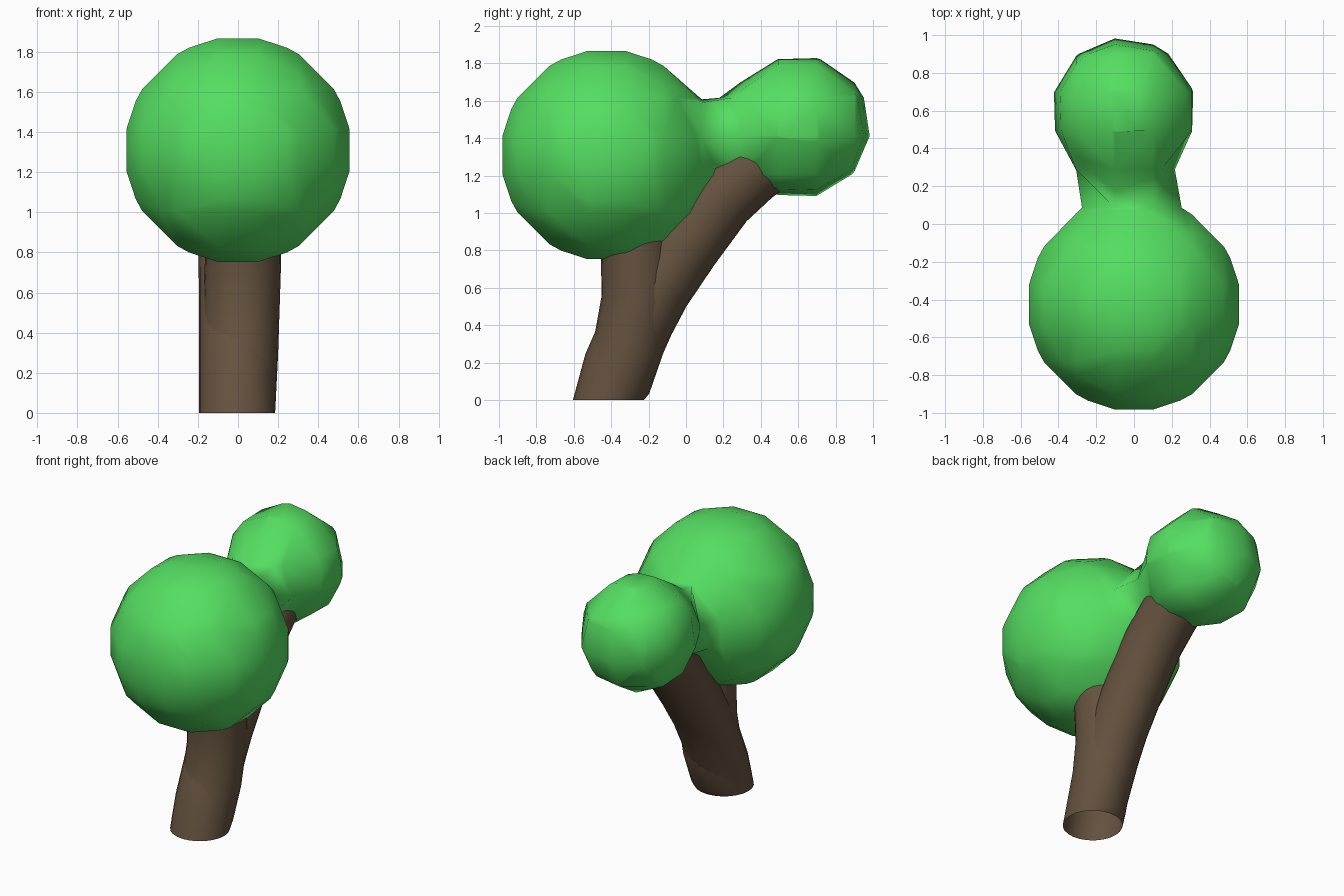
import bpy
import bmesh
import math
from mathutils import Vector

cube = bpy.data.objects.get("Cube")
if cube:
    bpy.data.objects.remove(cube, do_unlink=True)


def make_material(name, color):
    mat = bpy.data.materials.new(name)
    mat.use_nodes = True
    mat.diffuse_color = (*color, 1)
    mat.node_tree.nodes["Principled BSDF"].inputs["Base Color"].default_value = (*color, 1)
    return mat


def add_object(name, mesh, mat, location=(0, 0, 0)):
    mesh.materials.clear()
    mesh.materials.append(mat)
    mesh.polygons.foreach_set("material_index", [0] * len(mesh.polygons))
    mesh.shade_smooth()
    obj = bpy.data.objects.new(name, mesh)
    obj.location = location
    bpy.context.scene.collection.objects.link(obj)
    return obj


def tube(name, path, radius, mat, sides=24):
    """Open tube along a path, cut level at its foot."""
    points = [Vector(p) for p in path]
    bm = bmesh.new()
    rings = []
    for i, p in enumerate(points):
        if i == 0:
            tangent = Vector((0, 0, 1))
        else:
            tangent = (points[min(i + 1, len(points) - 1)] - points[i - 1]).normalized()
        across = Vector((1, 0, 0))
        across = (across - tangent * across.dot(tangent)).normalized()
        up = tangent.cross(across)
        ring = []
        for k in range(sides):
            a = math.tau * k / sides
            ring.append(bm.verts.new(p + radius * (math.cos(a) * across + math.sin(a) * up)))
        rings.append(ring)
    for low, high in zip(rings, rings[1:]):
        for k in range(sides):
            n = (k + 1) % sides
            bm.faces.new((low[k], low[n], high[n], high[k]))
    mesh = bpy.data.meshes.new(name)
    bm.to_mesh(mesh)
    bm.free()
    return add_object(name, mesh, mat)


leaf_green = make_material("leaf_green", (0.09, 0.73, 0.12))
bark_brown = make_material("bark_brown", (0.13, 0.085, 0.05))

# Foliage: two blended balls, turned into a coarse mesh
meta = bpy.data.metaballs.new("foliage_blend")
meta.resolution = meta.render_resolution = 0.204
meta.threshold = 0.6
for center, radius in (((0, 0, 0), 1.0), ((-0.055, 1.03, 0.15), 0.665)):
    ball = meta.elements.new(type='BALL')
    ball.co = center
    ball.radius = radius
    ball.stiffness = 2
blend = bpy.data.objects.new("foliage_blend", meta)
bpy.context.scene.collection.objects.link(blend)
bpy.context.view_layer.update()
depsgraph = bpy.context.evaluated_depsgraph_get()
foliage_mesh = bpy.data.meshes.new_from_object(blend.evaluated_get(depsgraph))
bpy.data.objects.remove(blend, do_unlink=True)
add_object("foliage", foliage_mesh, leaf_green, (0, -0.425, 1.31))

# Short trunk rising into the large ball
tube("trunk", [(-0.005, -0.415, 0), (0, -0.375, 0.1), (0.01, -0.305, 0.3),
               (0.018, -0.262, 0.54), (0.025, -0.265, 0.76), (0.025, -0.29, 0.95)],
     0.19, bark_brown)

# Long branch leaning back into the small ball
tube("branch", [(-0.005, -0.415, 0), (-0.005, -0.36, 0.18), (-0.005, -0.25, 0.43),
                (-0.005, -0.16, 0.6), (-0.007, -0.005, 0.83), (-0.01, 0.18, 1.08),
                (-0.015, 0.34, 1.23), (-0.02, 0.45, 1.31)],
     0.19, bark_brown)
